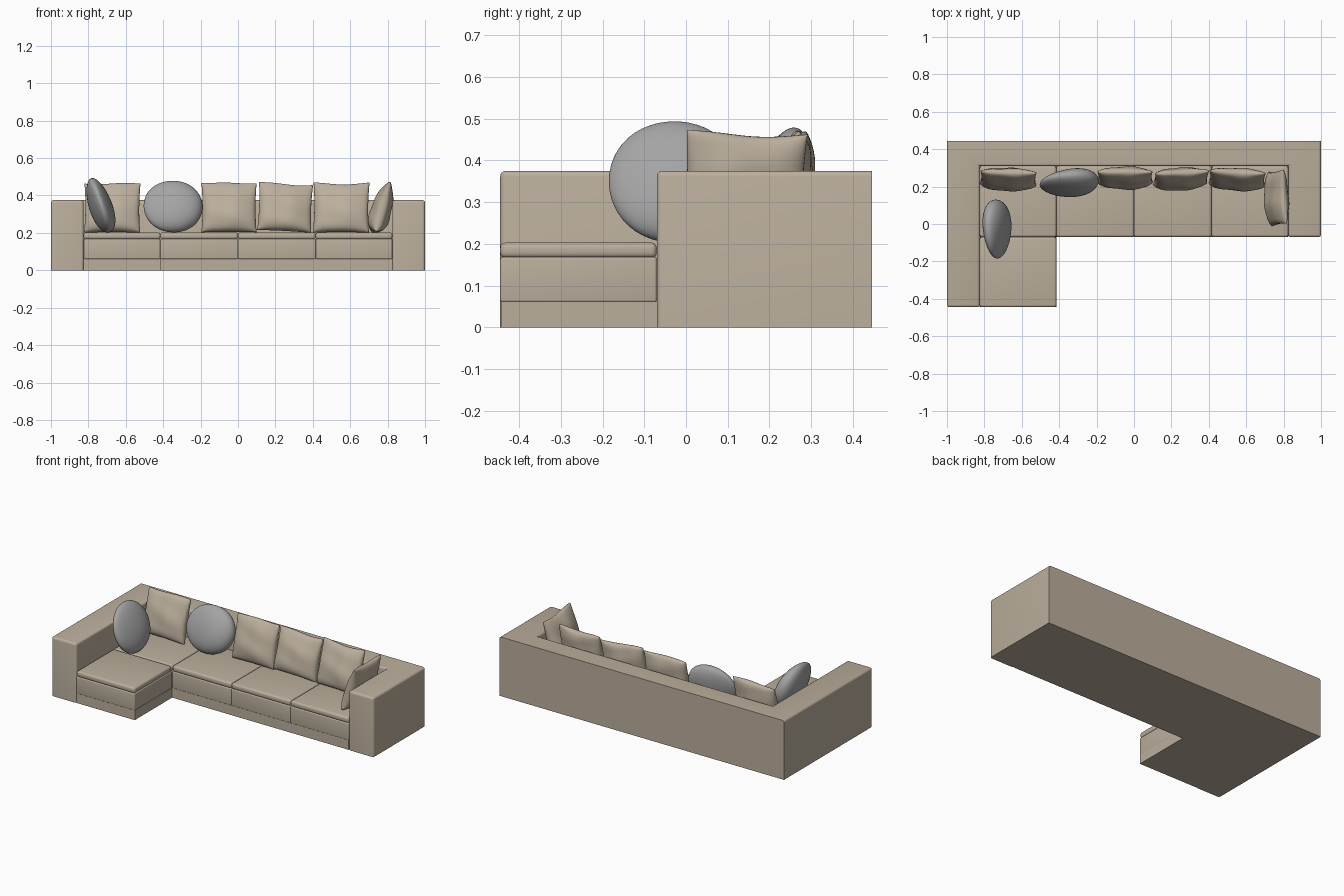
import bpy, bmesh, math
from mathutils import Vector

if "Cube" in bpy.data.objects:
    bpy.data.objects.remove(bpy.data.objects["Cube"])


def material(name, rgb):
    m = bpy.data.materials.new(name)
    m.diffuse_color = (*rgb, 1)
    m.use_nodes = True
    m.node_tree.nodes["Principled BSDF"].inputs["Base Color"].default_value = m.diffuse_color
    return m


BEIGE = material("beige fabric", (0.50, 0.43, 0.335))
GREY = material("grey fabric", (0.37, 0.37, 0.375))


def finish(name, bm, mat, angle=40):
    bmesh.ops.recalc_face_normals(bm, faces=bm.faces)
    me = bpy.data.meshes.new(name)
    bm.to_mesh(me)
    bm.free()
    me.materials.append(mat)
    me.shade_smooth()
    me.set_sharp_from_angle(angle=math.radians(angle))
    ob = bpy.data.objects.new(name, me)
    bpy.context.collection.objects.link(ob)
    return ob


def prism(name, outline, z0, z1, radius=0, rounded=lambda a, b: True):
    """Extrude an outline upwards and round the edges chosen by the rule."""
    bm = bmesh.new()
    face = bm.faces.new([bm.verts.new((x, y, z0)) for x, y in outline])
    ext = bmesh.ops.extrude_face_region(bm, geom=[face], use_keep_orig=True)
    for v in ext["geom"]:
        if isinstance(v, bmesh.types.BMVert):
            v.co.z = z1
    bmesh.ops.recalc_face_normals(bm, faces=bm.faces)
    if radius:
        edges = [e for e in bm.edges if rounded(e.verts[0].co, e.verts[1].co)]
        bmesh.ops.bevel(bm, geom=edges, offset=radius, segments=4,
                        profile=0.5, affect='EDGES')
    return finish(name, bm, BEIGE)


def rect(x0, x1, y0, y1):
    return [(x0, y0), (x1, y0), (x1, y1), (x0, y1)]


# Frame: both arms and the back in one piece, crisp at floor and rear
def frame_rule(a, b):
    if max(a.z, b.z) < 0.01:
        return False
    if abs(a.z - b.z) > 0.1:
        return a.y < 0
    return not (a.y > 0.44 and b.y > 0.44)


prism("arms_and_back",
      [(-1, -0.445), (-0.825, -0.445), (-0.825, 0.31), (0.825, 0.31),
       (0.825, -0.07), (1, -0.07), (1, 0.445), (-1, 0.445)],
      0, 0.375, 0.014, frame_rule)

# Plinth under the seats
prism("base", [(-0.825, -0.443), (-0.415, -0.443), (-0.415, -0.068),
               (0.825, -0.068), (0.825, 0.31), (-0.825, 0.31)], 0, 0.062)

# Seats: lower block and softer top layer
seats = {"chaise": (-0.825, -0.415, -0.445, -0.07)}
xs = [-0.825, -0.415, 0, 0.415, 0.825]
for i in range(4):
    seats[f"seat_{i + 1}"] = (xs[i], xs[i + 1], -0.07, 0.31)
for name, r in seats.items():
    prism(name + "_block", rect(*r), 0.06, 0.168, 0.006)
    prism(name + "_top", rect(*r), 0.166, 0.203, 0.013)


def place(ob, loc, lean, yaw, roll=0):
    ob.location = loc
    ob.rotation_euler = (-math.radians(lean), math.radians(roll), math.radians(yaw))


# Square pillow: two bulging sheets joined at the rim, fuller at the bottom
def pillow(name, loc, lean, yaw, roll=0, w=0.3, h=0.272, t=0.105, seed=0):
    bm = bmesh.new()
    for side in (-1, 1):
        g = bmesh.ops.create_grid(bm, x_segments=24, y_segments=24, size=1)
        for v in g["verts"]:
            u = math.sin(v.co.x * math.pi / 2)
            q = math.sin(v.co.y * math.pi / 2)
            fill = max(0, (1 - u * u) * (1 - q * q))
            y = t / 2 * fill ** 0.38 * (1 - 0.28 * q)
            y += 0.006 * fill ** 0.5 * math.sin(4 * u + 3 * q + seed) * math.cos(3 * q - 2 * u + seed)
            x = w / 2 * u * (1 - 0.04 * (1 - q * q))
            z = h / 2 * q * (1 - 0.035 * (1 - u * u))
            z += 0.004 * math.sin(3 * u + seed) * max(q, 0)
            v.co = Vector((x, side * y, z))
    bmesh.ops.remove_doubles(bm, verts=bm.verts, dist=0.0003)
    place(finish(name, bm, BEIGE, 100), loc, lean, yaw, roll)


pillow("back_pillow_1", (-0.672, 0.245, 0.334), 14, -2, 0, seed=0.5)
pillow("back_pillow_2", (-0.048, 0.252, 0.336), 12, 0, 0, w=0.295, seed=2)
pillow("back_pillow_3", (0.252, 0.247, 0.336), 13, 3, 3, w=0.29, h=0.262, seed=3.2)
pillow("back_pillow_4", (0.552, 0.245, 0.334), 14, -3, 0, seed=4.4)
pillow("arm_pillow", (0.768, 0.14, 0.334), 16, -87, -2, w=0.29, seed=5.5)


# Round pillow: flattened ball, thicker towards its right side
def round_pillow(name, loc, lean, yaw, w, h, t):
    bm = bmesh.new()
    bmesh.ops.create_uvsphere(bm, u_segments=40, v_segments=24, radius=1)
    for v in bm.verts:
        x, y, z = v.co
        k = 1 + 0.28 * x - 0.12 * z
        v.co = Vector((x * w / 2, y * t / 2 * k, z * h / 2 * (1 + 0.05 * (1 - z * z))))
    place(finish(name, bm, GREY, 100), loc, lean, yaw)


round_pillow("round_pillow_back", (-0.347, 0.222, 0.341), 18, 5, 0.316, 0.287, 0.125)
round_pillow("round_pillow_arm", (-0.735, -0.027, 0.348), 19, 92, 0.316, 0.305, 0.12)
